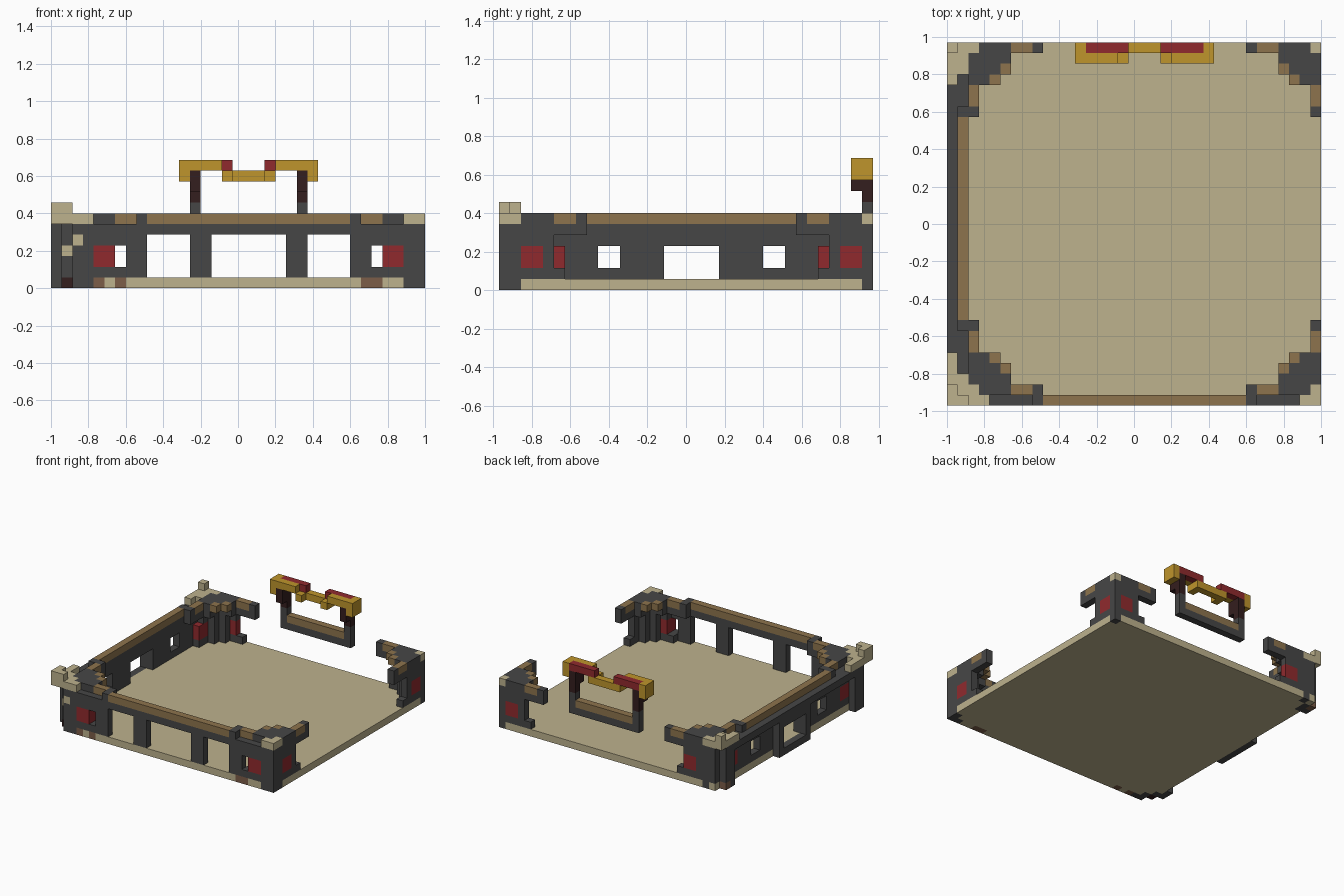
import bpy, bmesh
from mathutils import Vector

if "Cube" in bpy.data.objects:
    bpy.data.objects.remove(bpy.data.objects["Cube"])

S = 2 / 35                      # edge of one block
NX, NY = 35, 34
COLOURS = {
    "tan": (0.51, 0.445, 0.27), "charcoal": (0.062, 0.062, 0.062),
    "wood": (0.27, 0.175, 0.075), "red": (0.28, 0.023, 0.027),
    "gold": (0.52, 0.30, 0.025), "dark_brown": (0.034, 0.013, 0.013),
    "clay": (0.2, 0.11, 0.065),
}
MATS = {}
for name, rgb in COLOURS.items():
    m = bpy.data.materials.new(name)
    m.use_nodes = True
    m.diffuse_color = (*rgb, 1)
    m.node_tree.nodes["Principled BSDF"].inputs["Base Color"].default_value = (*rgb, 1)
    MATS[name] = m

grid = {}                       # block cell -> (part, colour)


def fill(part, colour, xs, ys, zs):
    """Fill a box of blocks; each range is (first, end). No colour carves."""
    for x in range(*xs):
        for y in range(*ys):
            for z in range(*zs):
                if colour:
                    grid[x, y, z] = (part, colour)
                else:
                    grid.pop((x, y, z), None)


def put(part, colour, x, y, zs):
    fill(part, colour, (x, x + 1), (y, y + 1), zs)


# Floor slab
fill("floor", "tan", (1, NX), (0, NY), (0, 1))


# Bracketed corner towers, measured inward from each corner block
def corner(part, ox, oy, sx, sy, red_u, red_v):
    def local(colour, u, v, zs):
        put(part, colour, ox + sx * u, oy + sy * v, zs)

    for swap in (False, True):
        def both(colour, a, b, zs):
            local(colour, b if swap else a, a if swap else b, zs)
        for a in range(7):
            both("charcoal", a, 0, (5, 7))
        for a in (4, 5):
            both("wood", a, 0, (6, 7))
        for a in range(4):
            both("charcoal", a, 0, (1, 5))
        both("charcoal", 4, 0, (1, 2))
        for a in (1, 2, 3):
            both("charcoal", a, 1, (5, 7))
        both("charcoal", 2, 1, (1, 5))
        both("charcoal", 1, 1, (1, 5))
        both("charcoal", 2, 2, (6, 7))
        both("wood", 3, 2, (6, 7))
    for a in (0, 1):
        local("red", red_u + a, 0, (2, 4))
        local("red", 0, red_v + a, (2, 4))
    local("charcoal", 0, 0, (0, 6))
    local("tan", 0, 0, (6, 7))


corner("back_left_tower", 34, 33, -1, -1, 1, 1)
corner("front_left_tower", 34, 1, -1, 1, 2, 1)
corner("front_right_tower", 2, 1, 1, 1, 2, 3)
corner("back_right_tower", 2, 33, 1, -1, 2, 3)

# Front wall: beam, posts, rail, small windows and red panels
F = "front_wall"
fill(F, "charcoal", (4, 33), (0, 1), (5, 6))
for xs in ((4, 9), (13, 15), (22, 24), (28, 33)):
    fill(F, "charcoal", xs, (0, 1), (1, 5))
fill(F, "wood", (9, 28), (0, 1), (6, 7))
for x in (8, 28):
    put(F, "charcoal", x, 0, (5, 7))
for x in (6, 30):
    put(F, None, x, 0, (2, 4))
for xs in ((4, 6), (31, 33)):
    fill(F, "red", xs, (0, 1), (2, 4))
for xs in ((4, 5), (6, 7), (29, 31)):
    fill(F, "clay", xs, (0, 1), (0, 1))

# Side wall: solid panel with openings, rail and outer frame
W = "side_wall"
fill(W, "charcoal", (1, 2), (3, 32), (1, 6))
fill(W, "charcoal", (0, 1), (4, 31), (5, 6))
fill(W, "wood", (1, 2), (8, 27), (6, 7))
for y in (7, 27):
    put(W, "charcoal", 1, y, (5, 7))
fill(W, "charcoal", (0, 1), (14, 21), (4, 6))
for ys in ((14, 15), (20, 21)):
    fill(W, "charcoal", (0, 1), ys, (1, 5))
fill(W, "charcoal", (0, 1), (14, 21), (0, 1))
fill(W, None, (0, 3), (15, 20), (1, 4))
for ys in ((9, 11), (24, 26)):
    fill(W, None, (0, 3), ys, (2, 4))
for ys in ((4, 6), (29, 31)):
    fill(W, "red", (1, 2), ys, (2, 4))

# Outer pillars with stepped pale caps
P = "front_left_pillar"
fill(P, "charcoal", (33, 35), (0, 1), (0, 6))
put(P, "charcoal", 34, 1, (0, 6))
fill(P, "tan", (33, 35), (0, 1), (6, 7))
put(P, "tan", 34, 1, (6, 7))

P = "front_right_pillar"
fill(P, None, (0, 2), (0, 2), (0, 1))
for x in range(4):
    for y in range(4):
        if 2 <= x + y <= 3:
            put(P, "charcoal", x, y, (0, 6))
put(P, "charcoal", 1, 1, (0, 6))
for y, width in enumerate((4, 3, 2, 1, 1)):
    fill(P, "tan", (0, width), (y, y + 1), (6, 7))
for x, y in ((0, 0), (1, 0), (0, 1)):
    put(P, "tan", x, y, (7, 8))
put(P, "tan", 2, 0, (4, 5))
put(P, "tan", 1, 1, (3, 4))
put(P, "dark_brown", 1, 1, (0, 1))

P = "back_right_pillar"
for x, y in ((1, 33), (1, 32), (0, 32), (1, 31), (0, 31)):
    put(P, "charcoal", x, y, (0, 6))
for y, width in ((33, 3), (32, 2), (31, 2), (30, 1)):
    fill(P, "tan", (0, width), (y, y + 1), (6, 7))
put(P, "tan", 0, 33, (7, 8))
put(P, "tan", 1, 33, (0, 1))
put(P, "clay", 0, 32, (0, 1))

# Back gateway: floating rail, two posts and a gilded crest
G = "back_gateway"
fill(G, "charcoal", (13, 24), (33, 34), (5, 6))
fill(G, "wood", (14, 23), (33, 34), (6, 7))
for x in (13, 23):
    put(G, "charcoal", x, 33, (5, 8))
    put(G, "dark_brown", x, 33, (8, 11))
    put(G, "dark_brown", x, 32, (9, 11))
C = "gateway_crest"
fill(C, "gold", (16, 21), (33, 34), (10, 11))
for x in (16, 20):
    put(C, "gold", x, 32, (10, 11))
for x in (12, 24):
    fill(C, "gold", (x, x + 1), (32, 34), (10, 12))
for xs in ((12, 16), (21, 25)):
    fill(C, "gold", xs, (32, 33), (11, 12))
for xs in ((13, 17), (20, 24)):
    fill(C, "red", xs, (33, 34), (11, 12))


# Turn each part's exposed block faces into one clean mesh
def build(part):
    cells = {c: col for c, (p, col) in grid.items() if p == part}
    used = sorted(set(cells.values()))
    bm = bmesh.new()
    verts = {}

    def vert(p):
        key = tuple(round(c) for c in p)
        if key not in verts:
            x, y, z = key
            verts[key] = bm.verts.new(((x - NX / 2) * S, (y - NY / 2) * S, z * S))
        return verts[key]

    for cell, colour in cells.items():
        for axis in range(3):
            for side in (0, 1):
                near = list(cell)
                near[axis] += 2 * side - 1
                if tuple(near) in grid:
                    continue
                a, b = Vector((0, 0, 0)), Vector((0, 0, 0))
                a[(axis + 1) % 3] = 1
                b[(axis + 2) % 3] = 1
                o = Vector(cell)
                o[axis] += side
                ring = [o, o + a, o + a + b, o + b]
                if not side:
                    ring.reverse()
                face = bm.faces.new([vert(p) for p in ring])
                face.material_index = used.index(colour)
    bm.normal_update()
    bmesh.ops.dissolve_limit(bm, angle_limit=0.01, verts=bm.verts[:],
                             edges=bm.edges[:], delimit={'MATERIAL'})
    mesh = bpy.data.meshes.new(part)
    bm.to_mesh(mesh)
    bm.free()
    for colour in used:
        mesh.materials.append(MATS[colour])
    bpy.context.collection.objects.link(bpy.data.objects.new(part, mesh))


for part in sorted({p for p, _ in grid.values()}):
    build(part)
